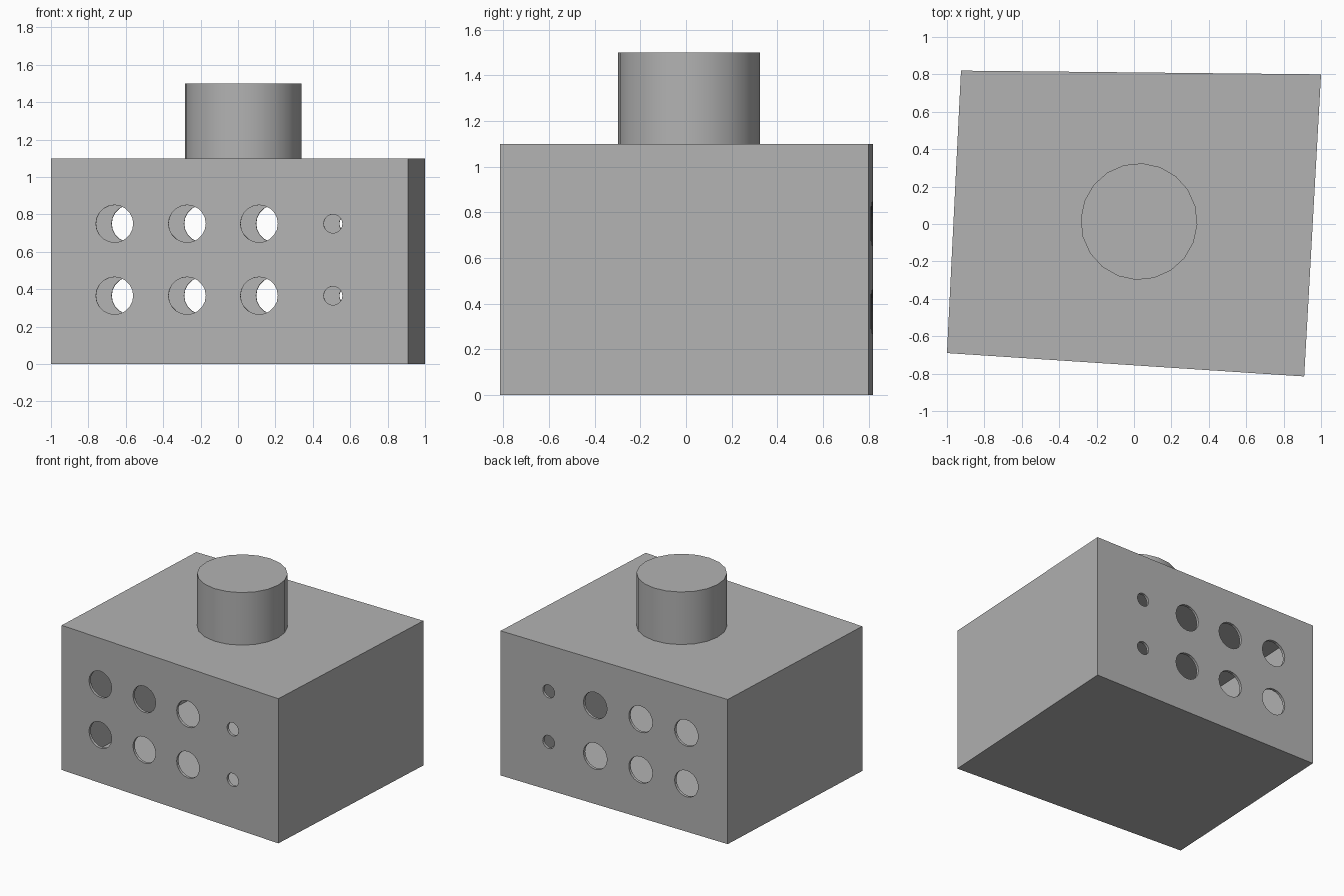
import bpy, bmesh, math
from mathutils import Vector, Matrix

if "Cube" in bpy.data.objects:
    bpy.data.objects.remove(bpy.data.objects["Cube"])

grey = bpy.data.materials.new("mid_grey")
grey.diffuse_color = (0.45, 0.45, 0.45, 1)
grey.use_nodes = True
grey.node_tree.nodes["Principled BSDF"].inputs["Base Color"].default_value = grey.diffuse_color


def make_object(name, bm):
    mesh = bpy.data.meshes.new(name)
    bm.to_mesh(mesh)
    bm.free()
    mesh.materials.append(grey)
    obj = bpy.data.objects.new(name, mesh)
    bpy.context.collection.objects.link(obj)
    return obj


def add_cylinder(bm, start, end, radius, sides, spin=0.0):
    start, end = Vector(start), Vector(end)
    axis = end - start
    turn = axis.to_track_quat('Z', 'Y').to_matrix().to_4x4()
    place = Matrix.Translation((start + end) / 2) @ turn @ Matrix.Rotation(spin, 4, 'Z')
    bmesh.ops.create_cone(bm, cap_ends=True, segments=sides, radius1=radius,
                          radius2=radius, depth=axis.length, matrix=place)


# Hollow, slightly skewed box
HEIGHT, WALL = 1.1, 0.02
corners = [(-1.0, -0.69), (0.91, -0.815), (1.0, 0.80), (-0.925, 0.82)]
bm = bmesh.new()
base = bm.faces.new([bm.verts.new((x, y, 0)) for x, y in corners])
top = bmesh.ops.extrude_face_region(bm, geom=[base])
bmesh.ops.translate(bm, vec=(0, 0, HEIGHT),
                    verts=[g for g in top["geom"] if isinstance(g, bmesh.types.BMVert)])
bmesh.ops.recalc_face_normals(bm, faces=bm.faces)
box = make_object("box_shell", bm)

# Two rows of holes running through the front and back walls
bm = bmesh.new()
for z in (0.365, 0.75):
    for x, r in ((-0.66, 0.1), (-0.272, 0.1), (0.113, 0.1), (0.508, 0.05)):
        front = Vector((x, -0.69 - 0.0654 * (x + 1), z))
        back = Vector((x + 0.085, 0.81, z))
        reach = (back - front) * 0.1
        add_cylinder(bm, front - reach, back + reach, r, 20)
cutter = make_object("hole_cutter", bm)
cutter.hide_render = True

bpy.context.view_layer.objects.active = box
shell = box.modifiers.new("walls", 'SOLIDIFY')
shell.thickness = WALL
shell.offset = -1
shell.use_even_offset = True
holes = box.modifiers.new("holes", 'BOOLEAN')
holes.operation = 'DIFFERENCE'
holes.solver = 'EXACT'
holes.object = cutter
for name in ("walls", "holes"):
    bpy.ops.object.modifier_apply(modifier=name)
bpy.data.objects.remove(cutter)

# Round stud on the lid
bm = bmesh.new()
add_cylinder(bm, (0.027, 0.013, HEIGHT), (0.027, 0.013, 1.5), 0.312, 20, math.radians(-3))
stud = make_object("top_stud", bm)
bpy.ops.object.select_all(action='DESELECT')
stud.select_set(True)
bpy.context.view_layer.objects.active = stud
bpy.ops.object.shade_smooth_by_angle(angle=math.radians(30))
